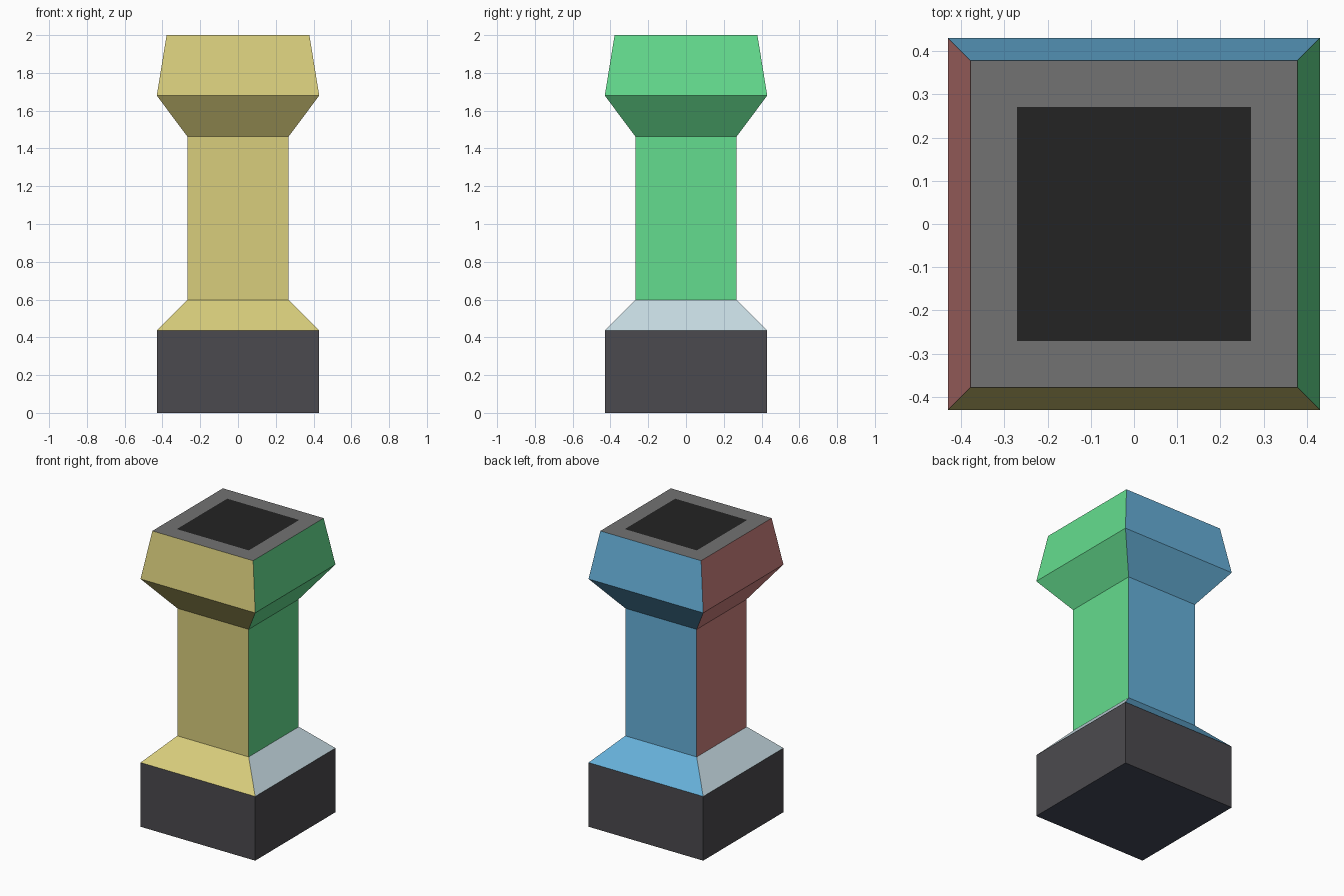
import bpy, bmesh

if "Cube" in bpy.data.objects:
    bpy.data.objects.remove(bpy.data.objects["Cube"])


def srgb(r, g, b):
    def lin(c):
        c /= 255
        return c / 12.92 if c <= 0.04045 else ((c + 0.055) / 1.055) ** 2.4
    return (lin(r), lin(g), lin(b), 1)


COLOURS = {
    "yellow": srgb(216, 205, 124), "green": srgb(100, 220, 142),
    "blue": srgb(102, 176, 217), "red": srgb(204, 128, 125),
    "pale grey": srgb(200, 220, 228), "charcoal": srgb(75, 74, 78),
    "mid grey": srgb(114, 114, 114), "black": srgb(36, 36, 36),
    "slate": srgb(66, 72, 88),
}
MATS = {}
for name, colour in COLOURS.items():
    MATS[name] = bpy.data.materials.new(name)
    MATS[name].diffuse_color = colour


def square_part(name, profile, sides, bottom=None, top=None, rim=None):
    """Stack square rings from (half width, height); colour sides front, right, back, left."""
    me = bpy.data.meshes.new(name)
    names = list(COLOURS)
    for n in names:
        me.materials.append(MATS[n])
    bm = bmesh.new()
    rings = [[bm.verts.new((sx * h, sy * h, z))
              for sx, sy in ((-1, -1), (1, -1), (1, 1), (-1, 1))] for h, z in profile]
    for k, (lo, hi) in enumerate(zip(rings, rings[1:])):
        flat = profile[k][1] == profile[k + 1][1]
        for i in range(4):
            j = (i + 1) % 4
            f = bm.faces.new((lo[i], lo[j], hi[j], hi[i]))
            f.material_index = names.index(rim if flat else sides[i])
    if bottom:
        bm.faces.new(rings[0][::-1]).material_index = names.index(bottom)
    if top:
        bm.faces.new(rings[-1]).material_index = names.index(top)
    bm.to_mesh(me)
    bm.free()
    ob = bpy.data.objects.new(name, me)
    bpy.context.collection.objects.link(ob)
    return ob


WIDE, NECK, LIP = 0.43, 0.268, 0.378
FOUR = ("yellow", "green", "blue", "red")

# Dark plinth block
square_part("plinth", [(WIDE, 0), (WIDE, 0.435)], ("charcoal",) * 4, bottom="slate")
# Sloped collar above the plinth
square_part("lower_collar", [(WIDE, 0.435), (NECK, 0.598)],
            ("yellow", "pale grey", "blue", "pale grey"))
# Straight shaft
square_part("shaft", [(NECK, 0.598), (NECK, 1.463)], FOUR)
# Flared head with grey rim and painted black square
square_part("head", [(NECK, 1.463), (WIDE, 1.68), (LIP, 2.0), (0.27, 2.0)],
            FOUR, top="black", rim="mid grey")

for m in bpy.data.materials:
    if m.users and not m.is_grease_pencil:
        m.use_nodes = True
        m.node_tree.nodes["Principled BSDF"].inputs["Base Color"].default_value = m.diffuse_color
